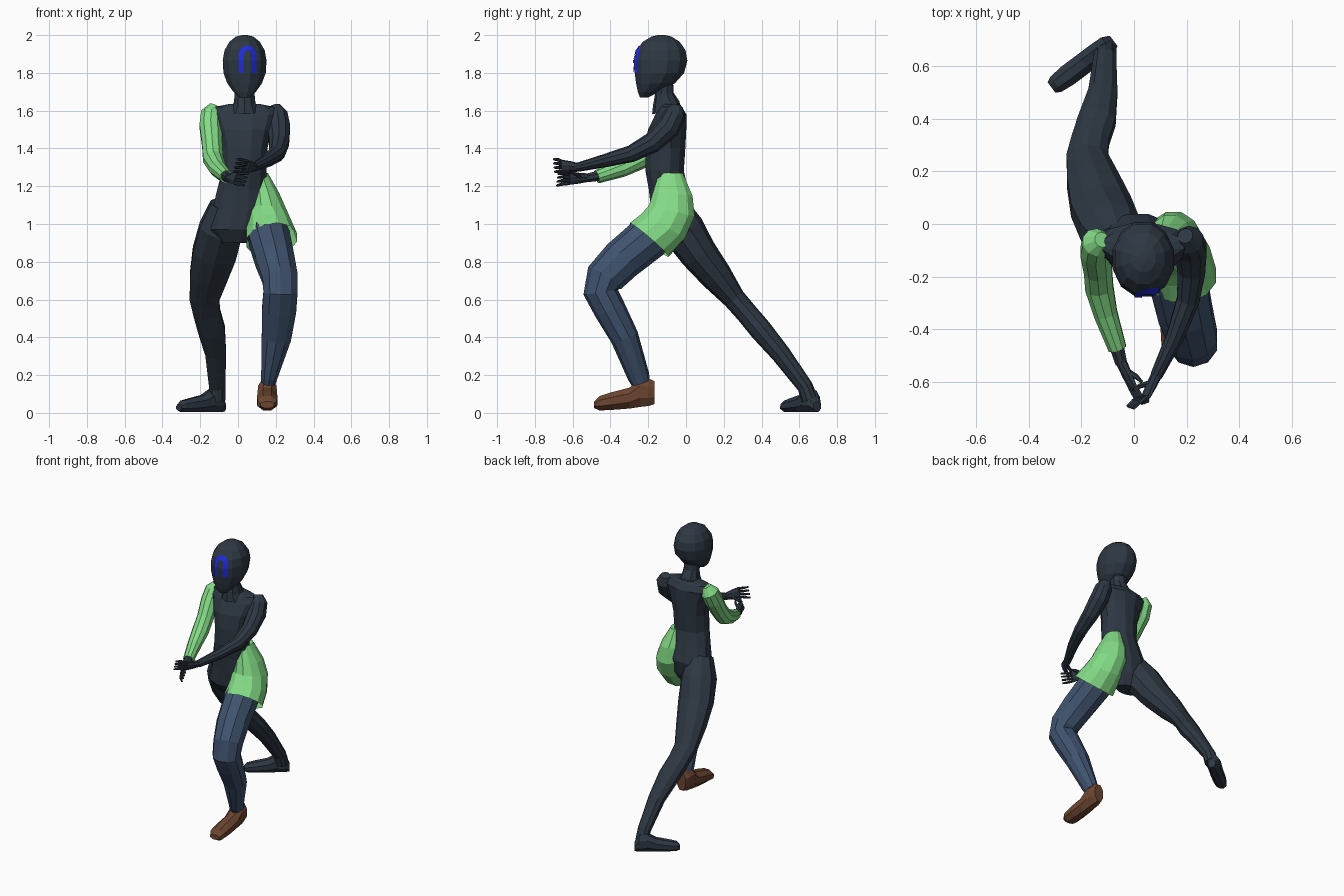
import bpy, math
from mathutils import Vector as V
from mathutils.bvhtree import BVHTree


def material(name, rgb):
    m = bpy.data.materials.new(name)
    m.diffuse_color = (*rgb, 1)
    return m


DARK = material("dark slate", (0.027, 0.039, 0.056))
GREEN = material("light green", (0.23, 0.71, 0.24))
DENIM = material("denim blue", (0.05, 0.085, 0.155))
BROWN = material("shoe brown", (0.15, 0.06, 0.03))
BLUE = material("bright blue", (0.015, 0.025, 0.66))


def make(name, verts, faces, mat):
    me = bpy.data.meshes.new(name)
    me.from_pydata([tuple(v) for v in verts], [], faces)
    me.materials.append(mat)
    ob = bpy.data.objects.new(name, me)
    bpy.context.collection.objects.link(ob)
    return ob


def loft(name, rings, mat, n=10, caps=(True, True)):
    """Skin elliptical rings given as (centre, half axis u, half axis v)."""
    verts, faces = [], []
    for c, u, v in rings:
        for i in range(n):
            a = 2 * math.pi * (i + 0.5) / n
            verts.append(V(c) + V(u) * math.cos(a) + V(v) * math.sin(a))
    for r in range(len(rings) - 1):
        for i in range(n):
            j = (i + 1) % n
            faces.append((r*n + i, r*n + j, r*n + n + j, r*n + n + i))
    if caps[0]:
        faces.append(tuple(reversed(range(n))))
    if caps[1]:
        faces.append(tuple(range(len(verts) - n, len(verts))))
    # make the faces point outward along the loft direction
    d = V(rings[-1][0]) - V(rings[0][0])
    if V(rings[0][1]).cross(V(rings[0][2])).dot(d) < 0:
        faces = [tuple(reversed(f)) for f in faces]
    return make(name, verts, faces, mat)


def tube(name, pts, mat, n=10):
    """Limb along points (x, y, z, side radius, depth radius)."""
    p = [V(q[:3]) for q in pts]
    rings = []
    for i, q in enumerate(pts):
        t = (p[min(i + 1, len(p) - 1)] - p[max(i - 1, 0)]).normalized()
        ref = V((1, 0, 0)) if abs(t.x) < 0.85 else V((0, 0, 1))
        u = (ref - t * ref.dot(t)).normalized()
        rings.append((p[i], u * q[3], t.cross(u) * q[-1]))
    return loft(name, rings, mat, n)


def stack(name, rows, mat, n=12):
    """Horizontal rings given as (z, x min, x max, y min, y max)."""
    return loft(name, [(((a + b) / 2, (c + d) / 2, z), ((b - a) / 2, 0, 0),
                        (0, (d - c) / 2, 0)) for z, a, b, c, d in rows], mat, n)


# Head
CX = 0.035
head = stack("head", [(z, CX - w, CX + w, a, b) for z, a, b, w in [
    (1.67, -.245, -.20, .028), (1.70, -.257, -.14, .062), (1.745, -.268, -.055, .095),
    (1.80, -.276, -.005, .116), (1.865, -.28, .012, .12), (1.92, -.266, .002, .11),
    (1.965, -.232, -.03, .083), (1.992, -.185, -.075, .048), (2.0, -.15, -.11, .015)]], DARK)

# Arch mark on the face, projected on the head
tree = BVHTree.FromPolygons([v.co for v in head.data.vertices],
                            [list(p.vertices) for p in head.data.polygons])
path = [(.016, 1.80), (.016, 1.835), (.016, 1.865), (.016, 1.90), (.027, 1.923), (.05, 1.933),
        (.073, 1.923), (.084, 1.90), (.084, 1.865), (.084, 1.835), (.084, 1.80)]
mark = []
for i, (x, z) in enumerate(path):
    a, b = path[max(i - 1, 0)], path[min(i + 1, len(path) - 1)]
    t = V((b[0] - a[0], b[1] - a[1])).normalized()
    for s in (1, -1):
        q = V((x - t.y * s * .014, -1, z + t.x * s * .014))
        hit = tree.ray_cast(q, V((0, 1, 0)))[0]
        mark.append((q.x, (hit.y if hit else -.26) - .005, q.z))
make("face_mark", mark, [(2*i, 2*i + 1, 2*i + 3, 2*i + 2) for i in range(len(path) - 1)], BLUE)

# Neck and torso
tube("neck", [(CX, -.10, 1.59, .085, .08), (CX, -.105, 1.64, .06, .07),
              (CX, -.115, 1.69, .055, .05), (CX, -.12, 1.78, .055, .05)], DARK)
stack("torso", [
    (.90, -.10, .08, -.13, -.02), (.97, -.16, .14, -.18, .02), (1.08, -.14, .17, -.19, .042),
    (1.18, -.115, .155, -.20, .015), (1.28, -.09, .155, -.218, -.008),
    (1.40, -.09, .16, -.218, .0), (1.50, -.115, .185, -.205, .005),
    (1.58, -.15, .215, -.165, .005), (1.62, -.13, .195, -.14, -.02),
    (1.635, -.05, .12, -.13, -.03)], DARK)

# Flared shorts leg around the left hip
loft("shorts_leg", [
    ((.115, -.08, 1.27), (.045, 0, 0), (0, .065, 0)),
    ((.137, -.07, 1.16), (.085, 0, 0), (0, .108, -.01)),
    ((.15, -.075, 1.07), (.11, 0, 0), (0, .125, -.03)),
    ((.167, -.12, .99), (.125, 0, 0), (0, .12, -.065)),
    ((.178, -.195, .915), (.138, 0, .015), (0, .105, -.09))], GREEN, 12, (True, False))

# Left leg, bent in front, with shoe
tube("left_leg", [
    (.145, -.10, 1.02, .09, .10), (.165, -.20, .925, .115, .118), (.195, -.34, .81, .108, .112),
    (.222, -.43, .715, .098, .105), (.225, -.452, .64, .095, .092), (.218, -.405, .55, .095, .085),
    (.203, -.325, .40, .082, .075), (.165, -.25, .19, .045, .058), (.16, -.24, .16, .04, .05)], DENIM)


def foot(name, heel, direction, rows, mat):
    """Foot from rings (distance, z low, z high, half width)."""
    d = V((*direction, 0)).normalized()
    side = V((-d.y, d.x, 0))
    k = 1.06                                      # fill the corners of the octagon
    loft(name, [(V((*heel, (a + b) / 2)) + d * s, side * w * k, V((0, 0, (b - a) / 2 * k)))
                for s, a, b, w in rows], mat, 8)


foot("left_shoe", (.155, -.168), (0, -1), [
    (0, .045, .17, .035), (.03, .035, .185, .045), (.075, .03, .19, .05), (.13, .022, .135, .053),
    (.22, .015, .112, .056), (.29, .012, .09, .052), (.318, .025, .06, .036)], BROWN)

# Right leg, stretched behind, with bare foot
tube("right_leg", [
    (-.06, -.075, 1.10, .09, .08), (-.09, -.02, .975, .12, .115), (-.125, .065, .845, .122, .10),
    (-.155, .16, .725, .105, .085), (-.178, .255, .605, .082, .06), (-.165, .32, .53, .075, .058),
    (-.14, .395, .44, .075, .06), (-.118, .50, .315, .058, .052), (-.11, .63, .14, .045, .042),
    (-.11, .655, .07, .045, .045)], DARK)
foot("right_foot", (-.077, .695), (-.24, -.18), [
    (0, .006, .06, .025), (.03, .003, .12, .04), (.08, .003, .13, .042), (.14, .003, .095, .042),
    (.22, .003, .078, .042), (.275, .005, .065, .036), (.295, .012, .045, .025)], DARK)

# Arms
tube("right_sleeve", [
    (-.122, -.06, 1.625, .03), (-.14, -.07, 1.585, .058), (-.145, -.105, 1.52, .062),
    (-.137, -.175, 1.42, .056), (-.132, -.24, 1.345, .056), (-.108, -.34, 1.295, .047),
    (-.063, -.472, 1.25, .036)], GREEN)
tube("left_arm", [
    (.195, -.045, 1.625, .03), (.207, -.06, 1.58, .058), (.215, -.095, 1.51, .064),
    (.218, -.18, 1.43, .055), (.205, -.29, 1.372, .045), (.155, -.43, 1.335, .035),
    (.085, -.575, 1.30, .024)], DARK)


def hand(name, wrist, knuckle, tip, thumb, spread):
    """Palm with four fingers fanned along spread, and a thumb."""
    w, k, t, s = V(wrist), V(knuckle), V(tip), V(spread)
    out = (k - w).cross(s).normalized() * .014
    loft(name + "_palm", [(w, s.normalized() * .023, out * 1.5),
                          (w.lerp(k, .5), s * .85, out * 1.3), (k, s, out)], DARK, 8)
    for i, f in enumerate((-.8, -.27, .27, .8)):
        mid = k.lerp(t, .5) + s * f * 1.05 + out * .5
        tube(f"{name}_finger_{i + 1}", [(*(k + s * f * .9), .010), (*mid, .009),
                                       (*(t + s * f * 1.15), .006)], DARK, 6)
    tube(name + "_thumb", [(*w.lerp(k, .35), .013), (*w.lerp(V(thumb), .75), .010),
                           (*thumb, .006)], DARK, 6)


tube("right_wrist", [(-.07, -.45, 1.257, .03), (-.048, -.53, 1.243, .024)], DARK, 8)
hand("right_hand", (-.05, -.52, 1.245), (-.005, -.62, 1.24), (.045, -.68, 1.235),
     (.03, -.60, 1.27), (.012, .004, .034))
hand("left_hand", (.087, -.57, 1.30), (.045, -.655, 1.305), (-.015, -.698, 1.31),
     (.0, -.63, 1.265), (.012, -.004, .036))
